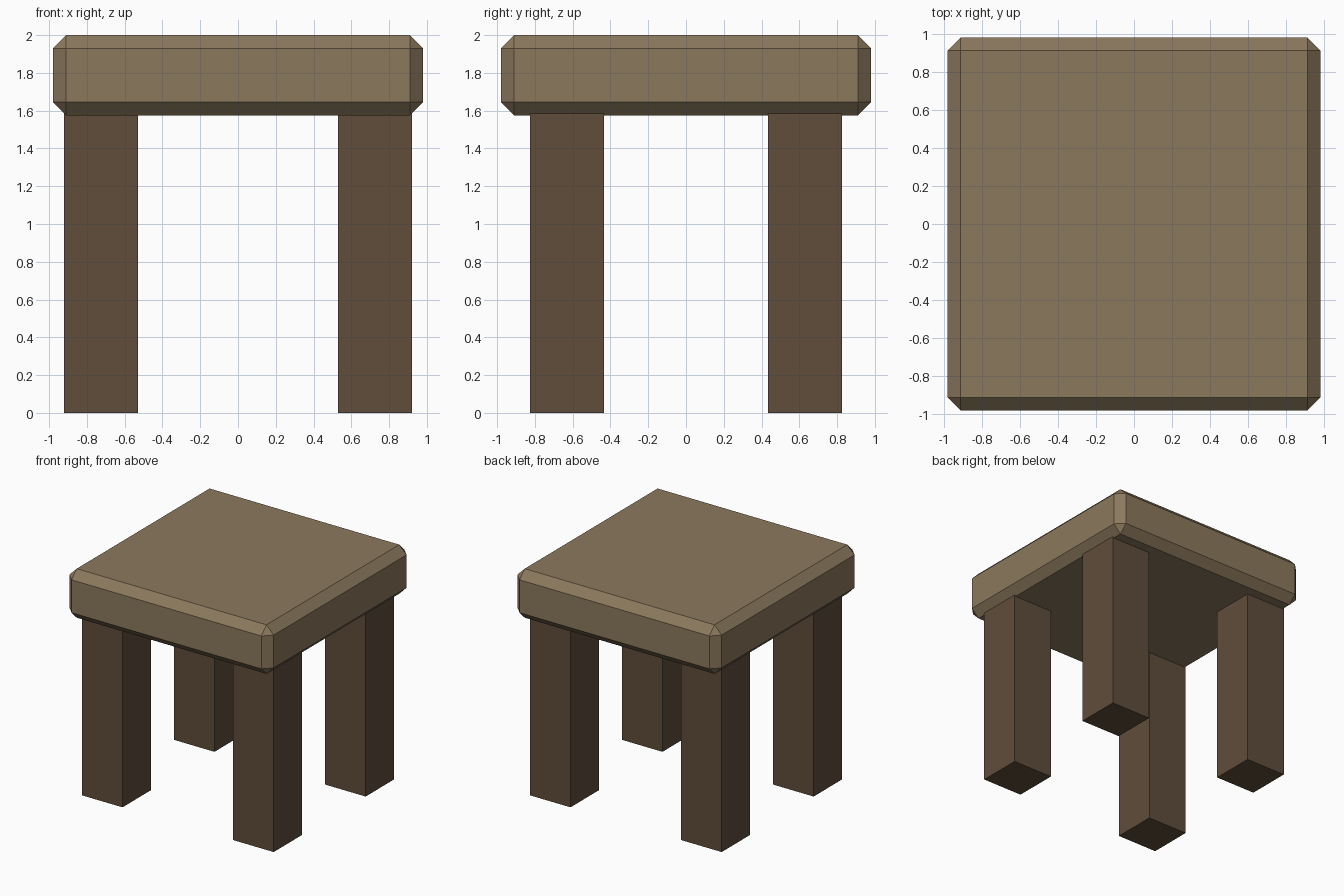
import bpy

if "Cube" in bpy.data.objects:
    bpy.data.objects.remove(bpy.data.objects["Cube"])


def material(name, color):
    mat = bpy.data.materials.new(name)
    mat.diffuse_color = (*color, 1)
    mat.use_nodes = True
    mat.node_tree.nodes["Principled BSDF"].inputs["Base Color"].default_value = mat.diffuse_color
    return mat


def box(name, center, size, mat):
    bpy.ops.mesh.primitive_cube_add(size=1, location=center)
    ob = bpy.context.object
    ob.name = name
    ob.scale = size
    bpy.ops.object.transform_apply(location=False, rotation=False, scale=True)
    ob.data.materials.append(mat)
    return ob


light_wood = material("light_wood", (0.26, 0.19, 0.11))
dark_wood = material("dark_wood", (0.115, 0.075, 0.045))

# Chamfered seat slab
seat = box("seat", (0, 0, 1.7875), (1.96, 1.96, 0.425), light_wood)
bevel = seat.modifiers.new("chamfer", 'BEVEL')
bevel.width = 0.07
bevel.segments = 1

# Four square legs, set slightly into the seat
LEG_TOP = 1.59
for y, depth in ((-0.63, "front"), (0.63, "back")):
    for x, side in ((-0.725, "left"), (0.725, "right")):
        box(f"{depth}_{side}_leg", (x, y, LEG_TOP / 2), (0.39, 0.39, LEG_TOP), dark_wood)
